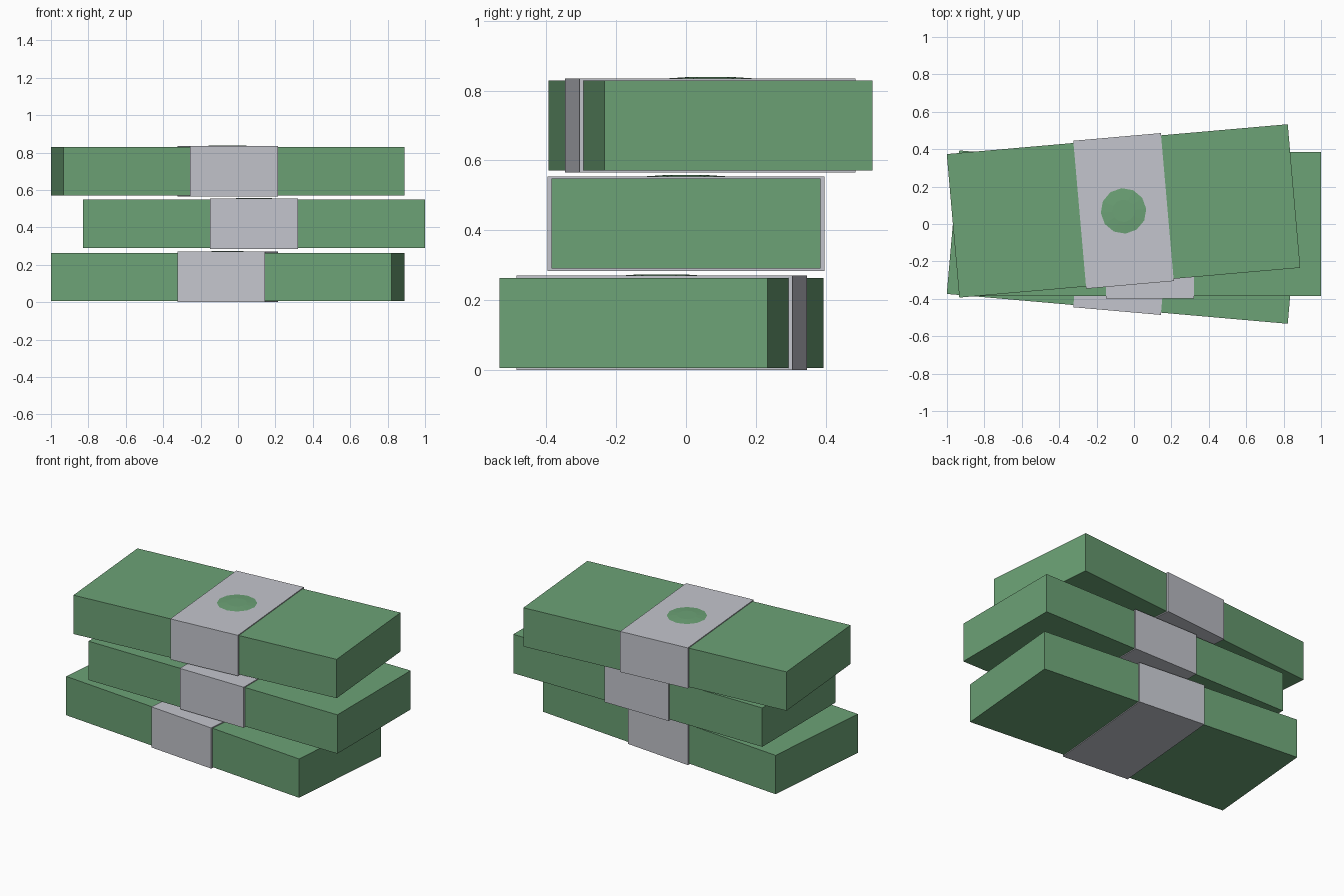
import bpy
import bmesh
from math import radians
from mathutils import Matrix

cube = bpy.data.objects.get("Cube")
if cube:
    bpy.data.objects.remove(cube, do_unlink=True)


def make_material(name, rgb):
    mat = bpy.data.materials.new(name)
    mat.use_nodes = True
    color = (*rgb, 1)
    mat.diffuse_color = color
    mat.node_tree.nodes["Principled BSDF"].inputs["Base Color"].default_value = color
    return mat


GREEN = make_material("note green", (0.15, 0.36, 0.18))
GREY = make_material("paper grey", (0.55, 0.56, 0.61))


def add_object(name, bm, mat, location, angle):
    mesh = bpy.data.meshes.new(name)
    bm.to_mesh(mesh)
    bm.free()
    mesh.materials.append(mat)
    obj = bpy.data.objects.new(name, mesh)
    obj.location = location
    obj.rotation_euler.z = radians(angle)
    bpy.context.collection.objects.link(obj)
    return obj


def box(name, size, mat, location, angle):
    bm = bmesh.new()
    bmesh.ops.create_cube(bm, size=1, matrix=Matrix.Diagonal((*size, 1)))
    return add_object(name, bm, mat, location, angle)


def seal(name, location, angle):
    # Shallow round stamp, slightly raised in the middle
    bm = bmesh.new()
    bmesh.ops.create_cone(bm, cap_ends=True, segments=12,
                          radius1=0.122, radius2=0.06, depth=0.004)
    return add_object(name, bm, GREEN, location, angle)


# Each bundle: block of notes, paper band wrapped around it, stamp on top
BAND_HEIGHT = 0.27
bundles = [
    ("bottom", (-0.056, -0.07, 0.135), -5),
    ("middle", (0.085, 0, 0.419), 0),
    ("top", (-0.056, 0.07, 0.7), 5),
]
for label, (x, y, z), angle in bundles:
    box(label + "_notes", (1.83, 0.77, 0.258), GREEN, (x, y, z), angle)
    box(label + "_band", (0.47, 0.794, BAND_HEIGHT), GREY, (x, y, z), angle)
    seal(label + "_stamp", (x, y, z + BAND_HEIGHT / 2 + 0.002), angle)
